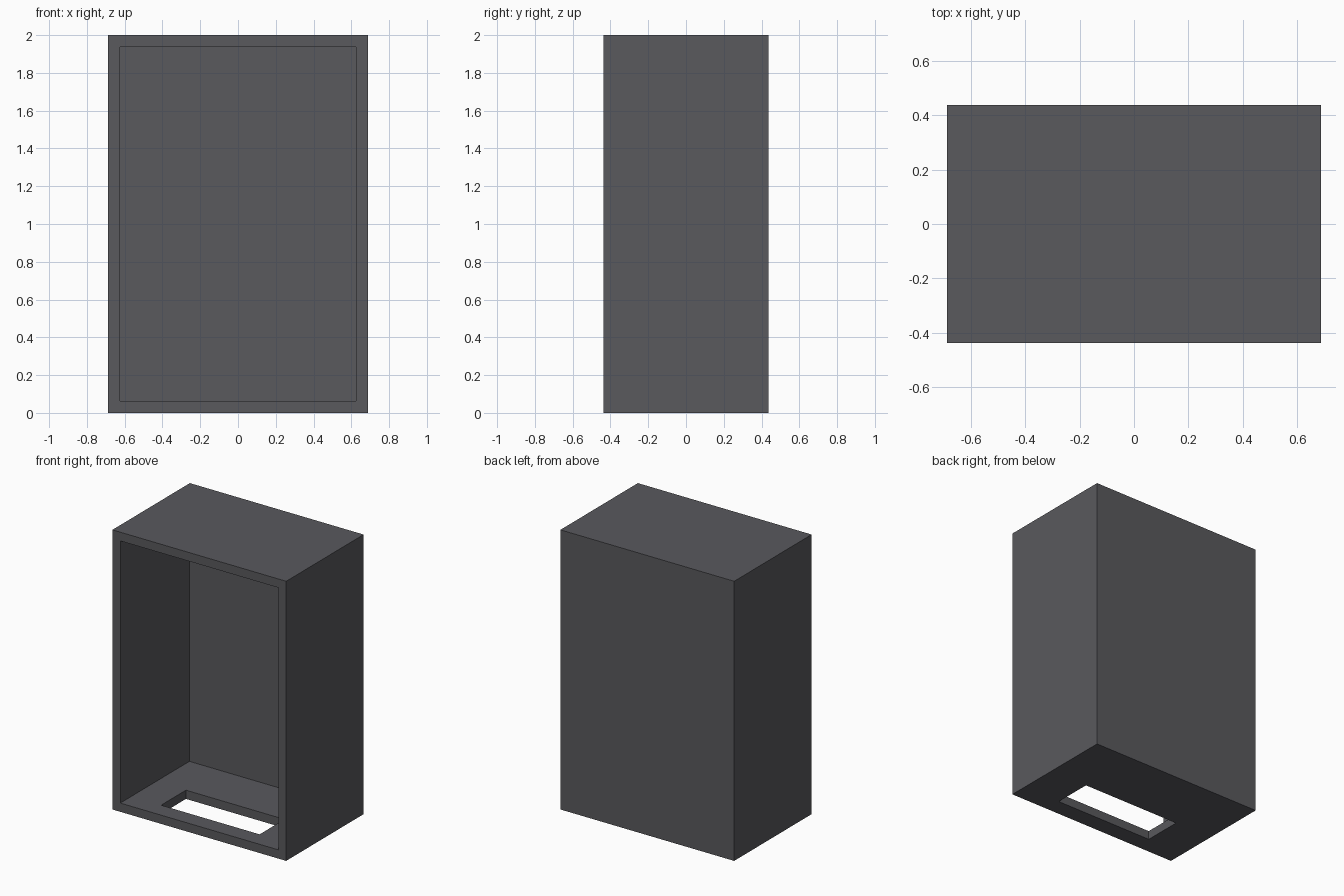
import bpy

if "Cube" in bpy.data.objects:
    bpy.data.objects.remove(bpy.data.objects["Cube"])

W, D, H = 1.375, 0.875, 2.0      # outer size
WALL, BACK = 0.0625, 0.09375     # panel thicknesses


def box(name, lo, hi):
    """Axis-aligned box between two corners."""
    bpy.ops.mesh.primitive_cube_add(size=1)
    ob = bpy.context.object
    ob.name = name
    for v in ob.data.vertices:
        v.co = [(h if c > 0 else l) for c, l, h in zip(v.co, lo, hi)]
    return ob


def cut(target, cutter):
    """Subtract the cutter, then remove it."""
    mod = target.modifiers.new("cut", 'BOOLEAN')
    mod.operation, mod.solver, mod.object = 'DIFFERENCE', 'EXACT', cutter
    bpy.ops.object.select_all(action='DESELECT')
    bpy.context.view_layer.objects.active = target
    target.select_set(True)
    bpy.ops.object.modifier_apply(modifier=mod.name)
    bpy.data.objects.remove(cutter, do_unlink=True)


# Outer shell
cabinet = box("cabinet_shell", (-W/2, -D/2, 0), (W/2, D/2, H))

# Hollow interior, open at the front
cut(cabinet, box("interior_cutter",
                 (-W/2 + WALL, -D/2 - 0.1, WALL),
                 (W/2 - WALL, D/2 - BACK, H - WALL)))

# Slot through the floor, set toward the front
cut(cabinet, box("floor_slot_cutter",
                 (-0.39, -0.3125, -0.1), (0.39, -0.03125, WALL + 0.1)))

# Dark grey finish
mat = bpy.data.materials.new("dark_grey")
mat.diffuse_color = (0.1, 0.1, 0.11, 1)
mat.use_nodes = True
mat.node_tree.nodes["Principled BSDF"].inputs["Base Color"].default_value = mat.diffuse_color
cabinet.data.materials.clear()
cabinet.data.materials.append(mat)
for p in cabinet.data.polygons:
    p.material_index = 0
